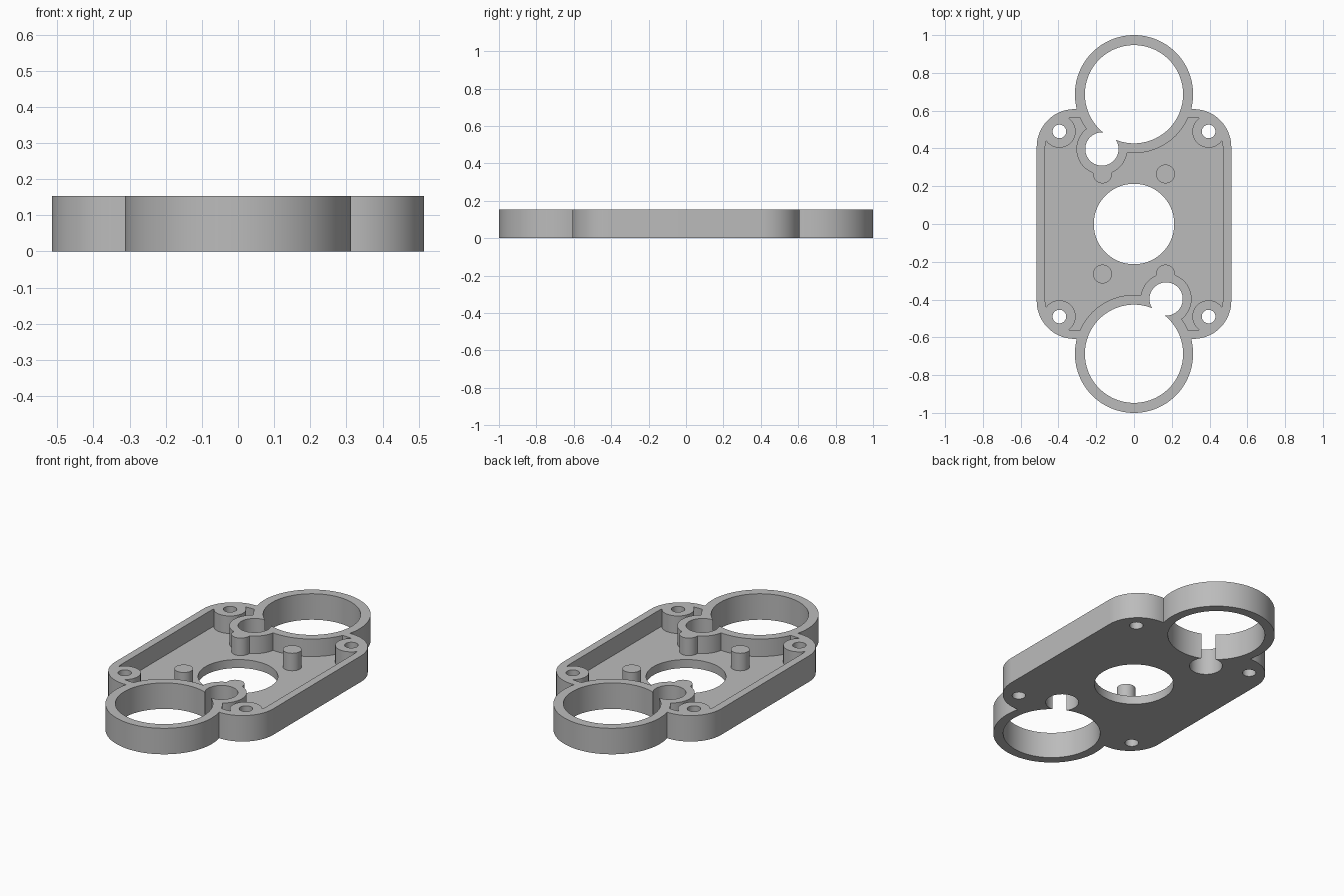
import bpy, bmesh, math

if "Cube" in bpy.data.objects:
    bpy.data.objects.remove(bpy.data.objects["Cube"], do_unlink=True)

HEIGHT, FLOOR = 0.153, 0.05
RING_Y = 0.687
SIDES = (1, -1)
CORNERS = [(sx * 0.395, sy * 0.49) for sx in SIDES for sy in SIDES]
PEGS = [(sx * 0.167, sy * 0.265) for sx in SIDES for sy in SIDES]
SHAFTS = [(-0.17, 0.397), (0.17, -0.397)]
RINGS = [(0, RING_Y), (0, -RING_Y)]

grey = bpy.data.materials.new("plain grey")
grey.use_nodes = True
colour = (0.5, 0.5, 0.5, 1)
grey.diffuse_color = colour
grey.node_tree.nodes["Principled BSDF"].inputs["Base Color"].default_value = colour


def prism(name, outline, z0, z1):
    """Extrude a flat outline between two heights."""
    bm = bmesh.new()
    face = bm.faces.new([bm.verts.new((x, y, z0)) for x, y in outline])
    top = bmesh.ops.extrude_face_region(bm, geom=[face])["geom"]
    bmesh.ops.translate(bm, vec=(0, 0, z1 - z0),
                        verts=[v for v in top if isinstance(v, bmesh.types.BMVert)])
    bmesh.ops.recalc_face_normals(bm, faces=bm.faces)
    mesh = bpy.data.meshes.new(name)
    bm.to_mesh(mesh)
    bm.free()
    mesh.materials.append(grey)
    obj = bpy.data.objects.new(name, mesh)
    bpy.context.collection.objects.link(obj)
    return obj


def circle(centre, r, n=96):
    return [(centre[0] + r * math.cos(math.tau * i / n),
             centre[1] + r * math.sin(math.tau * i / n)) for i in range(n)]


def rounded_rect(hx, hy, r, n=20):
    points = []
    for q, (sx, sy) in enumerate([(1, 1), (-1, 1), (-1, -1), (1, -1)]):
        for i in range(n + 1):
            a = math.pi / 2 * (q + i / n)
            points.append((sx * (hx - r) + r * math.cos(a),
                           sy * (hy - r) + r * math.sin(a)))
    return points


def combine(target, other, operation):
    """Apply a boolean and discard the helper."""
    mod = target.modifiers.new("combine", "BOOLEAN")
    mod.operation, mod.object, mod.solver = operation, other, "EXACT"
    bpy.context.view_layer.objects.active = target
    bpy.ops.object.modifier_apply(modifier=mod.name)
    bpy.data.objects.remove(other, do_unlink=True)


def cut_circles(target, centres, r):
    for c in centres:
        combine(target, prism("cutter", circle(c, r), -0.1, 0.4), "DIFFERENCE")


# Outer body: rounded plate joined with the two end rings
body = prism("motor_mount_plate", rounded_rect(0.515, 0.608, 0.2), 0, HEIGHT)
for c in RINGS:
    combine(body, prism("ring", circle(c, 0.313), 0, HEIGHT), "UNION")

# Recess, leaving ring walls, screw bosses, shaft collars and pegs standing
pocket = prism("pocket", rounded_rect(0.47, 0.563, 0.155), FLOOR, 0.3)
cut_circles(pocket, RINGS, 0.312)
cut_circles(pocket, CORNERS, 0.086)
cut_circles(pocket, SHAFTS, 0.135)
cut_circles(pocket, PEGS, 0.05)
combine(body, pocket, "DIFFERENCE")

# Through holes: end rings, shafts, screws and centre
cut_circles(body, RINGS, 0.26)
cut_circles(body, SHAFTS, 0.088)
cut_circles(body, CORNERS, 0.036)
cut_circles(body, [(0, 0)], 0.213)

# Smooth curved walls with crisp edges
bpy.ops.object.select_all(action="DESELECT")
body.select_set(True)
bpy.context.view_layer.objects.active = body
bpy.ops.object.shade_smooth_by_angle(angle=math.radians(30))
